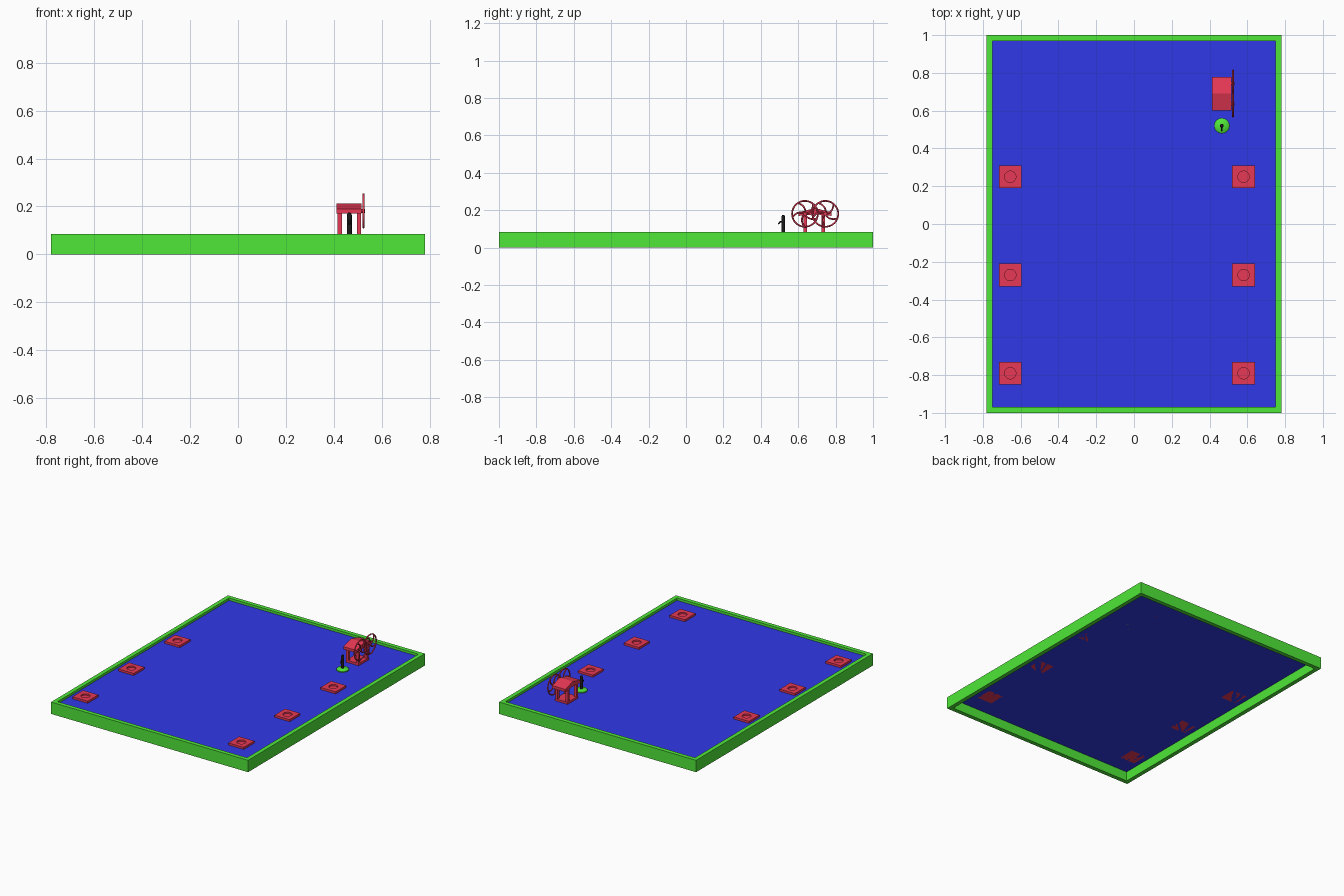
import bpy, bmesh, math
from mathutils import Vector

if "Cube" in bpy.data.objects:
    bpy.data.objects.remove(bpy.data.objects["Cube"])


def material(name, rgb):
    m = bpy.data.materials.new(name)
    m.diffuse_color = (*rgb, 1)
    m.use_nodes = True
    m.node_tree.nodes["Principled BSDF"].inputs["Base Color"].default_value = m.diffuse_color
    return m


RED = material("red", (0.8, 0.04, 0.09))
BLUE = material("blue", (0.03, 0.04, 0.8))
GREEN = material("green", (0.08, 0.8, 0.04))
BLACK = material("black", (0.01, 0.01, 0.01))
FLOOR = 0.068


def finish(name, bm, mat, smooth=False):
    bmesh.ops.recalc_face_normals(bm, faces=bm.faces)
    me = bpy.data.meshes.new(name)
    bm.to_mesh(me)
    bm.free()
    me.materials.append(mat)
    ob = bpy.data.objects.new(name, me)
    bpy.context.collection.objects.link(ob)
    if smooth:
        bpy.ops.object.select_all(action='DESELECT')
        ob.select_set(True)
        bpy.context.view_layer.objects.active = ob
        bpy.ops.object.shade_smooth_by_angle(angle=math.radians(40))
    return ob


def box(name, lo, hi, mat):
    bm = bmesh.new()
    bmesh.ops.create_cube(bm, size=1)
    for v in bm.verts:
        v.co = Vector([(l + h) / 2 + c * (h - l) for l, h, c in zip(lo, hi, v.co)])
    return finish(name, bm, mat)


def lathe(name, profile, center, mat, n=32):
    bm = bmesh.new()
    pts = [bm.verts.new((center[0] + r, center[1], z)) for r, z in profile]
    edges = [bm.edges.new(p) for p in zip(pts, pts[1:])]
    bmesh.ops.spin(bm, geom=pts + edges, cent=(*center, 0), axis=(0, 0, 1),
                   angle=math.tau, steps=n)
    bmesh.ops.remove_doubles(bm, verts=bm.verts, dist=1e-5)
    return finish(name, bm, mat, True)


def prism(name, outline, x0, x1, mat):
    # extrude a (y, z) outline along x
    bm = bmesh.new()
    f = bm.faces.new([bm.verts.new((x0, y, z)) for y, z in outline])
    ext = bmesh.ops.extrude_face_region(bm, geom=[f])
    bmesh.ops.translate(bm, vec=(x1 - x0, 0, 0),
                        verts=[g for g in ext["geom"] if isinstance(g, bmesh.types.BMVert)])
    return finish(name, bm, mat)


def tubes(name, paths, radius, mat):
    # round bars along (points, closed) paths
    cu = bpy.data.curves.new(name, 'CURVE')
    cu.dimensions = '3D'
    cu.bevel_depth = radius
    cu.bevel_resolution = 2
    cu.use_fill_caps = True
    for pts, closed in paths:
        s = cu.splines.new('POLY')
        s.points.add(len(pts) - 1)
        for p, co in zip(s.points, pts):
            p.co = (*co, 1)
        s.use_cyclic_u = closed
    cu.materials.append(mat)
    ob = bpy.data.objects.new(name, cu)
    bpy.context.collection.objects.link(ob)


# Open rectangular frame
bm = bmesh.new()
rings = []
for inset, z in ((0, 0), (0, 0.085), (0.03, 0.085), (0.03, 0)):
    x, y = 0.78 - inset, 1 - inset
    rings.append([bm.verts.new(p) for p in ((-x, -y, z), (x, -y, z), (x, y, z), (-x, y, z))])
for a, b in zip(rings, rings[1:] + rings[:1]):
    for i in range(4):
        j = (i + 1) % 4
        bm.faces.new((a[i], a[j], b[j], b[i]))
finish("frame", bm, GREEN)

# Blue panel
bm = bmesh.new()
bm.faces.new([bm.verts.new(p) for p in ((-.75, -.97, FLOOR), (.75, -.97, FLOOR),
                                        (.75, .97, FLOOR), (-.75, .97, FLOOR))])
finish("panel", bm, BLUE)

# Square pads with a round recess
TOP = 0.083
for px in (-0.655, 0.58):
    for py in (0.25, -0.27, -0.79):
        bm = bmesh.new()
        n = 32
        rim, sq, bot = [], [], []
        for i in range(n):
            a = math.tau * i / n
            c, s = math.cos(a), math.sin(a)
            k = 0.06 / max(abs(c), abs(s))
            rim.append(bm.verts.new((px + .03 * c, py + .03 * s, TOP)))
            sq.append(bm.verts.new((px + k * c, py + k * s, TOP)))
            bot.append(bm.verts.new((px + k * c, py + k * s, FLOOR)))
        well = [bm.verts.new((v.co.x, v.co.y, FLOOR + .005)) for v in rim]
        for a, b in ((well, rim), (rim, sq), (sq, bot)):
            for i in range(n):
                j = (i + 1) % n
                bm.faces.new((a[i], a[j], b[j], b[i]))
        bm.faces.new(well)
        bm.faces.new(bot)
        finish("pad", bm, RED)

# Machine stand: base, legs and ridged top
box("stand_base", (.415, .63, FLOOR), (.515, .745, .083), RED)
for lx in (.416, .496):
    for ly in (.628, .725):
        box("stand_leg", (lx, ly, FLOOR), (lx + .018, ly + .018, .185), RED)
prism("stand_top", [(.602, .17), (.69, .178), (.778, .17), (.778, .189),
                    (.69, .212), (.602, .189)], .412, .516, RED)

# Two spoked wheels on the right of the stand
WX, WZ, R = .524, .181, .069
for wy in (.636, .745):
    paths = [([(WX, wy + R * math.cos(math.tau * i / 40), WZ + R * math.sin(math.tau * i / 40))
               for i in range(40)], True)]
    for k in range(5):
        pts = []
        for i in range(8):
            t = i / 7
            a = math.tau * k / 5 + 0.9 * t
            pts.append((WX, wy + R * t * math.cos(a), WZ + R * t * math.sin(a)))
        paths.append((pts, False))
    tubes("wheel", paths, .0045, RED)
    tubes("wheel_axle", [([(.5, wy, WZ), (.531, wy, WZ)], False)], .009, RED)

# Small post on a round green foot, with a handle
C = (.465, .52)
lathe("post_foot", [(0, FLOOR), (.04, FLOOR), (.04, .075), (.03, .083), (0, .083)], C, GREEN)
lathe("post", [(0, .08), (.01, .08), (.01, .165), (.007, .173), (0, .175)], C, BLACK, 20)
tubes("post_handle", [([(.465, .52, .142), (.465, .503, .138), (.465, .494, .126)], False)],
      .004, BLACK)
